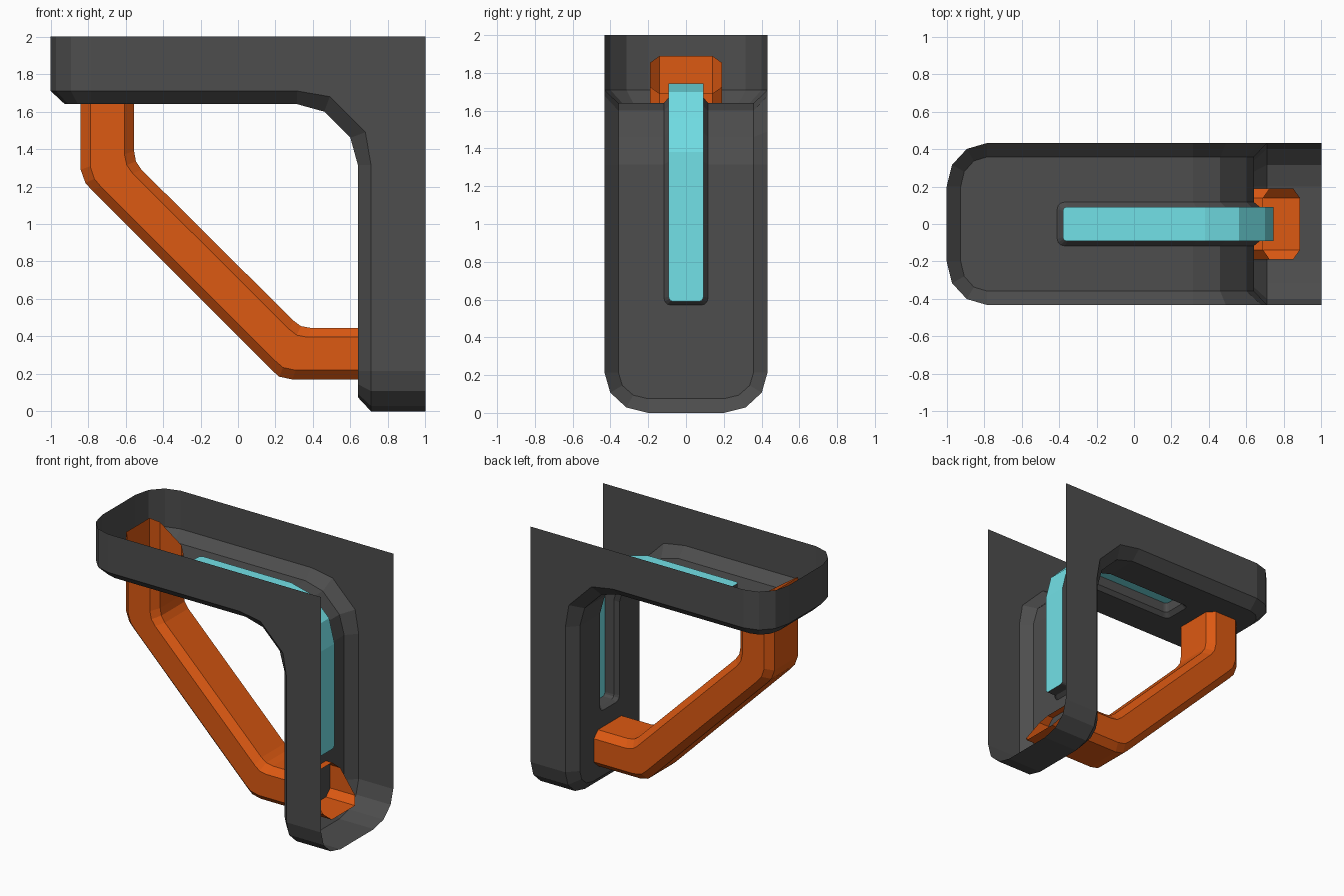
import bpy, bmesh
from math import sin, cos, pi

if "Cube" in bpy.data.objects:
    bpy.data.objects.remove(bpy.data.objects["Cube"])


def material(name, rgb):
    m = bpy.data.materials.new(name)
    m.diffuse_color = (*rgb, 1)
    m.use_nodes = True
    m.node_tree.nodes["Principled BSDF"].inputs["Base Color"].default_value = m.diffuse_color
    return m


def make_object(name, loops, closed, mat):
    """Skin matching loops of points with quads and weld coincident points."""
    bm = bmesh.new()
    rows = [[bm.verts.new(p) for p in loop] for loop in loops]
    n = len(rows[0])
    for a, b in zip(rows, rows[1:]):
        for i in range(n if closed else n - 1):
            j = (i + 1) % n
            bm.faces.new((a[i], a[j], b[j], b[i]))
    bmesh.ops.remove_doubles(bm, verts=bm.verts, dist=0.0005)
    mesh = bpy.data.meshes.new(name)
    bm.to_mesh(mesh)
    bm.free()
    mesh.materials.append(mat)
    obj = bpy.data.objects.new(name, mesh)
    bpy.context.collection.objects.link(obj)
    return obj


def bracket_loop(depth, end, center, half_width, center_y, bend, end2=0):
    """Closed outline round both arms of the L; depth is measured from the
    open back, and bend holds the two middle points of the inside corner."""
    arc = []
    for k in range(4):
        a = k * pi / 6
        arc.append((center + (end - center) * cos(a),
                    center_y + (half_width - center_y) * sin(a)))
    start, mid = bend
    corner = [(start, depth), mid, mid[::-1], (depth, start)]
    half = [(1 - u, y, 2 - depth) for u, y in arc]
    half += [(1 - u, half_width, 2 - v) for u, v in corner]
    half += [(1 - depth, y, 2 - u - end2) for u, y in reversed(arc)]
    return half + [(x, -y, z) for x, y, z in reversed(half)]


dark = material("dark_grey", (0.075, 0.075, 0.075))
orange = material("orange", (0.72, 0.1, 0.006))
cyan = material("cyan", (0.17, 0.75, 0.8))

# Bracket shell: open rim, chamfer, floor, slot rim, slot wall
inner = (0.685, (0.54, 0.40))
loops = [
    bracket_loop(0.00, 2.000, 1.785, 0.432, 0.20, (0.685, (0, 0))),
    bracket_loop(0.29, 2.000, 1.785, 0.432, 0.20, (0.685, (0.51, 0.32))),
    bracket_loop(0.36, 1.925, 1.785, 0.358, 0.20, inner),
    bracket_loop(0.36, 1.410, 1.370, 0.117, 0.08, inner, 0.02),
    bracket_loop(0.33, 1.380, 1.355, 0.092, 0.07, (0.67, (0.515, 0.375)), 0.03),
    bracket_loop(0.255, 1.380, 1.355, 0.092, 0.07, (0.62, (0.44, 0.30)), 0.03),
]
make_object("bracket_shell", loops, True, dark)

# Inlay strip closing the slot
rim = loops[-1]
half = len(rim) // 2
make_object("inlay_strip", [rim[:half], rim[:half - 1:-1]], False, cyan)

# Diagonal strut: chamfered tube between outer and inner side profiles
outer_side = [(-0.84, 1.89), (-0.84, 1.29), (-0.815, 1.22), (-0.78, 1.18),
              (0.18, 0.22), (0.22, 0.185), (0.29, 0.17), (0.885, 0.17)]
inner_side = [(-0.555, 1.69), (-0.555, 1.39), (-0.545, 1.335), (-0.515, 1.29),
              (0.295, 0.485), (0.335, 0.455), (0.39, 0.445), (0.69, 0.445)]
section = [(0, -0.14), (0, 0.14), (0.18, 0.19), (0.82, 0.19),
           (1, 0.14), (1, -0.14), (0.82, -0.19), (0.18, -0.19)]
rings = [[(a[0] + (b[0] - a[0]) * t, y, a[1] + (b[1] - a[1]) * t)
          for t, y in section] for a, b in zip(outer_side, inner_side)]
make_object("diagonal_strut", rings, True, orange)
